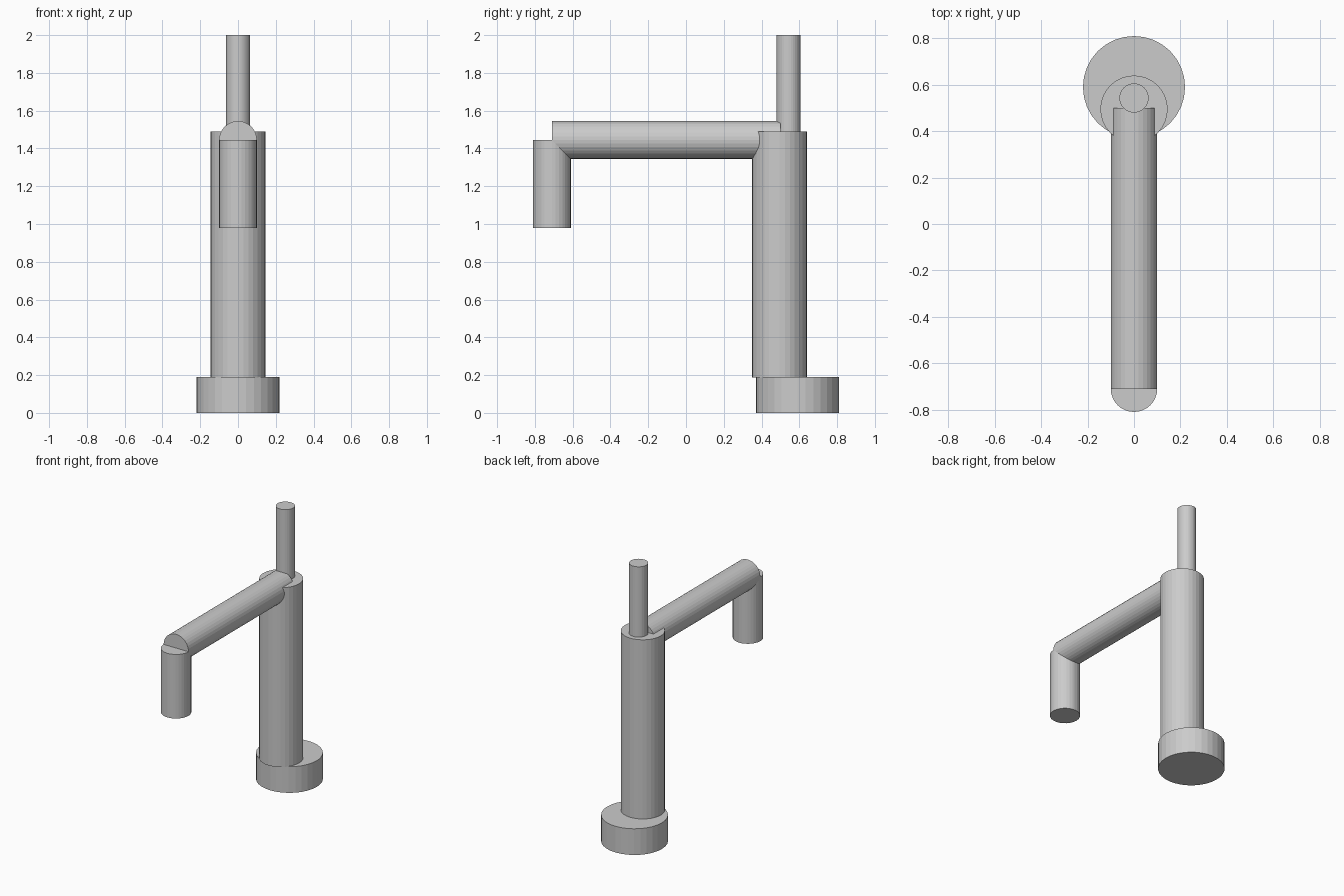
import bpy
from math import radians

if "Cube" in bpy.data.objects:
    bpy.data.objects.remove(bpy.data.objects["Cube"])

SIDES = 32


def cylinder(name, radius, start, end, axis="Z"):
    """Capped flat-shaded cylinder between two points along Z or Y."""
    mid = [(a + b) / 2 for a, b in zip(start, end)]
    length = sum(abs(b - a) for a, b in zip(start, end))
    rot = (radians(90), 0, 0) if axis == "Y" else (0, 0, 0)
    bpy.ops.mesh.primitive_cylinder_add(vertices=SIDES, radius=radius,
                                        depth=length, location=mid, rotation=rot)
    obj = bpy.context.object
    obj.name = name
    return obj


# Round foot, set slightly behind the column
cylinder("base", 0.22, (0, 0.59, 0), (0, 0.59, 0.19))

# Upright body of the tap
cylinder("column", 0.145, (0, 0.495, 0.188), (0, 0.495, 1.49))

# Horizontal spout and its downward outlet
cylinder("spout", 0.10, (0, -0.71, 1.445), (0, 0.50, 1.445), axis="Y")
cylinder("outlet", 0.10, (0, -0.71, 0.98), (0, -0.71, 1.445))

# Thin vertical handle on top
cylinder("handle", 0.063, (0, 0.543, 1.48), (0, 0.543, 2.0))
